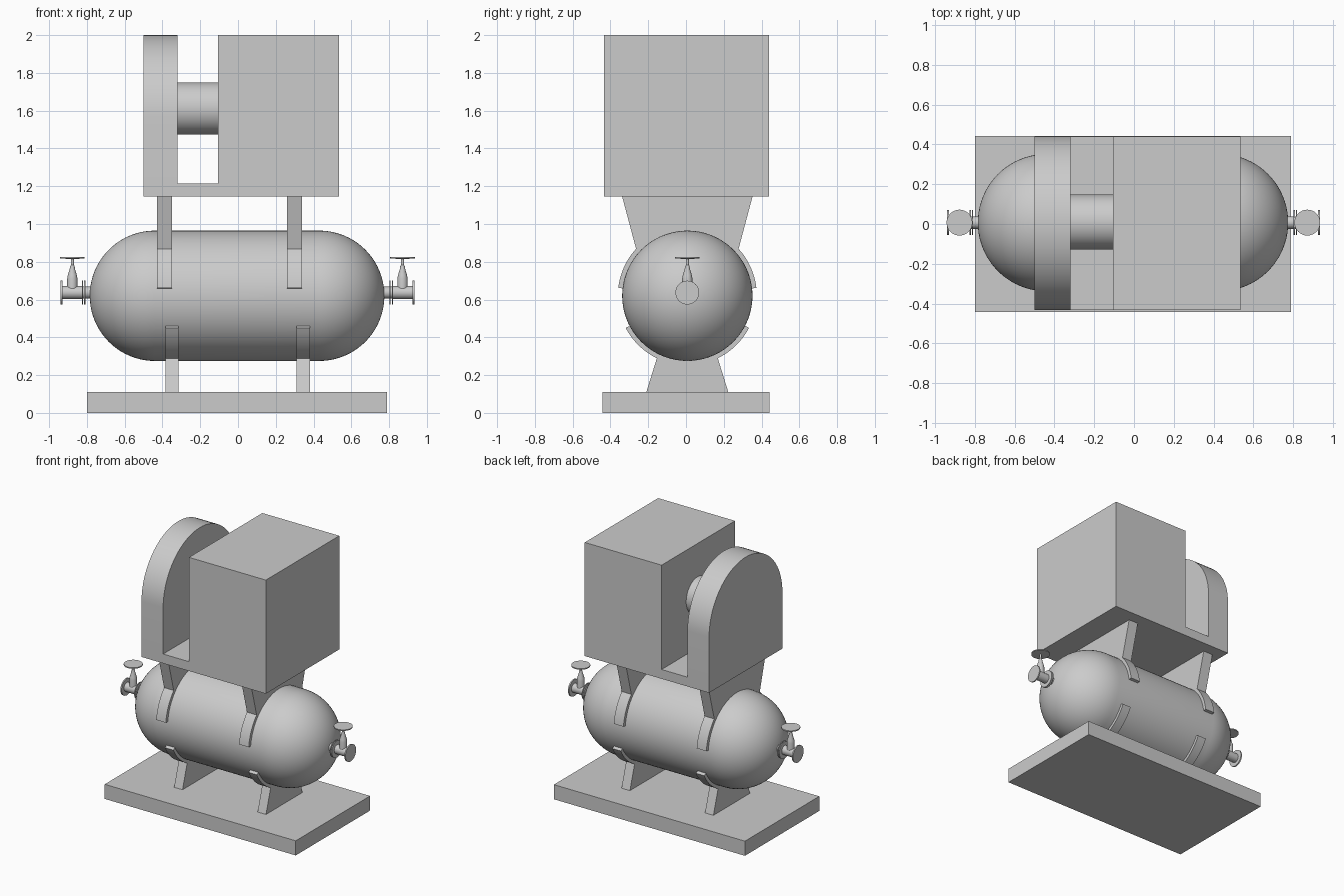
import bpy, bmesh, math
from mathutils import Matrix, Vector

if "Cube" in bpy.data.objects:
    bpy.data.objects.remove(bpy.data.objects["Cube"])

CY = 0.007            # common centre line in y
TANK_Z, TANK_R = 0.62, 0.345


def finish(name, bm, smooth=False):
    bmesh.ops.recalc_face_normals(bm, faces=bm.faces)
    me = bpy.data.meshes.new(name)
    bm.to_mesh(me)
    bm.free()
    ob = bpy.data.objects.new(name, me)
    bpy.context.collection.objects.link(ob)
    if smooth:
        bpy.ops.object.select_all(action='DESELECT')
        bpy.context.view_layer.objects.active = ob
        ob.select_set(True)
        bpy.ops.object.shade_smooth_by_angle(angle=math.radians(30))
    return ob


def extrude(name, points, vec, smooth=False):
    """Close a planar outline and extrude it along vec."""
    bm = bmesh.new()
    face = bm.faces.new([bm.verts.new(p) for p in points])
    res = bmesh.ops.extrude_face_region(bm, geom=[face], use_keep_orig=True)
    moved = [g for g in res['geom'] if isinstance(g, bmesh.types.BMVert)]
    bmesh.ops.translate(bm, verts=moved, vec=vec)
    return finish(name, bm, smooth)


def lathe(name, profile, origin, axis, steps=48):
    """Revolve (radius, distance) points around an axis through origin."""
    bm = bmesh.new()
    verts = [bm.verts.new((r, 0, h)) for r, h in profile]
    edges = [bm.edges.new(p) for p in zip(verts, verts[1:])]
    bmesh.ops.spin(bm, geom=verts + edges, cent=(0, 0, 0), axis=(0, 0, 1),
                   angle=math.tau, steps=steps)
    bmesh.ops.remove_doubles(bm, verts=bm.verts, dist=1e-5)
    rot = Vector((0, 0, 1)).rotation_difference(Vector(axis)).to_matrix().to_4x4()
    bmesh.ops.transform(bm, matrix=Matrix.Translation(origin) @ rot, verts=bm.verts)
    return finish(name, bm, True)


def arc(r, a0, a1, n):
    """Points of an arc, angles in degrees."""
    angles = [math.radians(a0 + (a1 - a0) * i / n) for i in range(n + 1)]
    return [(r * math.cos(a), r * math.sin(a)) for a in angles]


def saddle(name, x0, x1, sign, start, junction, foot_y, foot_z):
    """Curved band on the tank joined to a tapered web plate."""
    side = arc(0.368, start, junction, 10)
    outline = side + [(foot_y, abs(foot_z - TANK_Z))]
    outline += [(-y, z) for y, z in reversed(outline)]
    outline += arc(0.338, 180 - start, start, 40)
    pts = [(x0, CY + y, TANK_Z + sign * z) for y, z in outline]
    extrude(name, pts, (x1 - x0, 0, 0), True)


# Base plate
extrude("base_plate", [(-0.80, -0.442, 0), (0.79, -0.442, 0), (0.79, 0.442, 0), (-0.80, 0.442, 0)],
        (0, 0, 0.11))

# Tank with hemispherical ends
right_end = [(r, 0.435 + h) for r, h in arc(TANK_R, 0, 90, 20)]
right_end[-1] = (0, 0.435 + TANK_R)
tank_profile = [(r, -h) for r, h in reversed(right_end)] + right_end
lathe("tank", tank_profile, (-0.005, CY, TANK_Z), (1, 0, 0), 72)

# Saddles above and below the tank
for side, x in (("left", -0.43), ("right", 0.26)):
    saddle("upper_saddle_" + side, x, x + 0.08, 1, 6.5, 42.5, 0.345, 1.145)
for side, x in (("left", -0.385), ("right", 0.31)):
    saddle("lower_saddle_" + side, x, x + 0.07, -1, 27.5, 64, 0.217, 0.11)

# Compressor housing with its platform
y0, y1 = -0.433, 0.44
housing = [(-0.50, 1.145), (0.535, 1.145), (0.535, 2), (-0.105, 2), (-0.105, 1.215), (-0.50, 1.215)]
extrude("housing", [(x, y0, z) for x, z in housing], (0, y1 - y0, 0))

# Round-topped belt guard
guard_r, guard_y = (y1 - y0) / 2, (y0 + y1) / 2
guard = [(guard_r, 1.215 - 2 + guard_r)] + arc(guard_r, 0, 180, 40)
guard += [(-guard_r, guard[0][1])]
extrude("belt_guard", [(-0.50, guard_y + y, 2 - guard_r + z) for y, z in guard],
        (0.18, 0, 0), True)

# Drive shaft between guard and housing
lathe("drive_shaft", [(0, -0.01), (0.138, -0.01), (0.138, 0.235), (0, 0.235)],
      (-0.33, CY + 0.003, 1.612), (1, 0, 0))

# Valve at each end of the tank
VALVE_Z = 0.637
pipe_profile = [(0, 0.72), (0.031, 0.72), (0.031, 0.805), (0.063, 0.805), (0.063, 0.811),
                (0.031, 0.811), (0.031, 0.817), (0.063, 0.817), (0.063, 0.823),
                (0.034, 0.823), (0.034, 0.927), (0.063, 0.927), (0.063, 0.937), (0, 0.937)]
stem_profile = [(0, 0), (0.027, 0), (0.027, 0.075), (0.024, 0.092), (0.014, 0.125),
                (0.012, 0.14), (0.008, 0.145), (0.008, 0.178), (0.065, 0.18), (0.065, 0.188),
                (0, 0.188)]
for side, s in (("left", -1), ("right", 1)):
    lathe("valve_pipe_" + side, pipe_profile, (-0.003, CY, VALVE_Z), (s, 0, 0), 32)
    lathe("valve_stem_" + side, stem_profile, (-0.003 + s * 0.874, CY, VALVE_Z), (0, 0, 1), 32)
